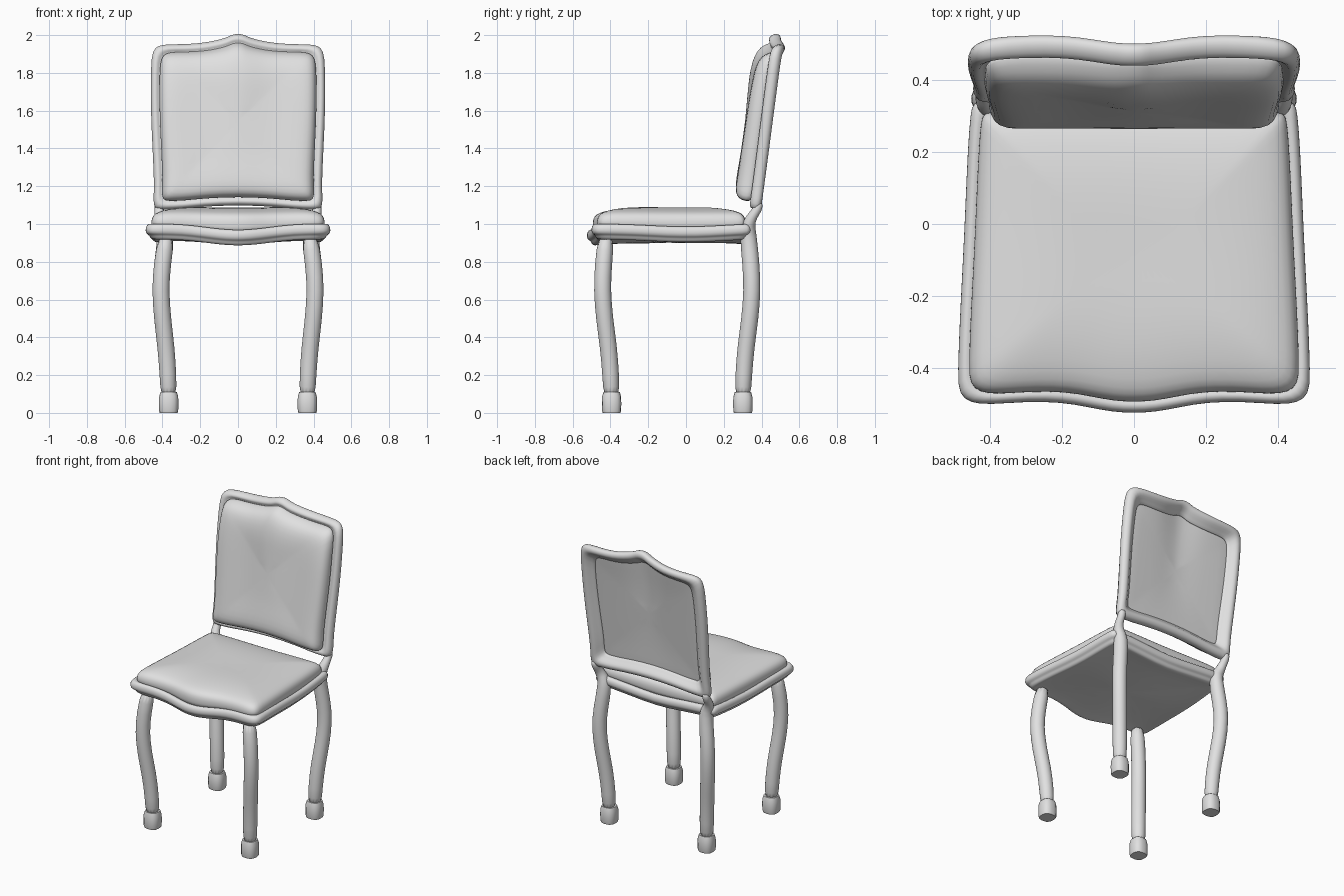
import bpy
import bmesh
import math
from mathutils import Vector

default_cube = bpy.data.objects.get("Cube")
if default_cube:
    bpy.data.objects.remove(default_cube, do_unlink=True)

# One plain material for the whole chair
grey = bpy.data.materials.new("light grey")
grey.use_nodes = True
grey.diffuse_color = (0.75, 0.75, 0.75, 1)
grey.node_tree.nodes["Principled BSDF"].inputs["Base Color"].default_value = grey.diffuse_color


def loft(name, rings, closed=False, subdivide=1):
    """Skin a stack of equal rings; closed joins the last ring to the first."""
    bm = bmesh.new()
    loops = [[bm.verts.new(p) for p in ring] for ring in rings]
    pairs = list(zip(loops, loops[1:]))
    if closed:
        pairs.append((loops[-1], loops[0]))
    else:
        bm.faces.new(loops[0])
        bm.faces.new(loops[-1])
    count = len(loops[0])
    for low, high in pairs:
        for i in range(count):
            j = (i + 1) % count
            bm.faces.new((low[i], low[j], high[j], high[i]))
    bmesh.ops.recalc_face_normals(bm, faces=bm.faces[:])
    mesh = bpy.data.meshes.new(name)
    bm.to_mesh(mesh)
    bm.free()
    mesh.shade_smooth()
    mesh.materials.append(grey)
    obj = bpy.data.objects.new(name, mesh)
    bpy.context.collection.objects.link(obj)
    if subdivide:
        modifier = obj.modifiers.new("smooth", 'SUBSURF')
        modifier.levels = modifier.render_levels = subdivide
    return obj


def mirrored(half):
    """Complete a half outline that starts and ends on the centre line."""
    return half + [(-x, v) for x, v in reversed(half[1:-1])]


def inset(outline, amount):
    """Shrink an outline towards the middle of its bounds."""
    wide = max(x for x, v in outline)
    low, high = min(v for x, v in outline), max(v for x, v in outline)
    middle, tall = (low + high) / 2, (high - low) / 2
    return [(x * (wide - amount) / wide, middle + (v - middle) * (tall - amount) / tall)
            for x, v in outline]


def bump(value, width):
    """Soft hill that is one at zero and fades out at the width."""
    return 0.5 + 0.5 * math.cos(math.pi * min(abs(value) / width, 1))


# Seat
seat_outline = mirrored([
    (0, -.523), (.06, -.52), (.13, -.506), (.2, -.493), (.3, -.491), (.4, -.5),
    (.455, -.495), (.484, -.47), (.488, -.42), (.481, -.25), (.473, -.1), (.466, .05),
    (.46, .2), (.452, .31), (.445, .335), (.41, .345), (.2, .345), (0, .345)])


def seat_ring(amount, height, sag=1):
    return [(x, y, height - sag * max(.032 * bump(x, .36), .016 * bump(y, .38)))
            for x, y in inset(seat_outline, amount)]


rim = [(.4, .93), (.1, .928), (.05, .918), (.03, .918), (.02, .932), (.016, .943),
       (-.002, .95), (-.004, .98), (.006, .998), (.022, 1.003), (.034, .992),
       (.1, .985), (.4, .985)]
loft("seat_frame", [seat_ring(d, z) for d, z in rim])

pad = [(.06, .97), (.028, .985), (.027, 1.02), (.037, 1.045), (.06, 1.064),
       (.12, 1.079), (.21, 1.09), (.32, 1.092), (.41, 1.09)]
loft("seat_cushion", [seat_ring(d, z, 1 if z < 1 else .15) for d, z in pad])

# Backrest, drawn upright and then leaned back
back_outline = mirrored([
    (0, 2.004), (.03, 2.001), (.06, 1.984), (.12, 1.968), (.2, 1.954), (.3, 1.949),
    (.4, 1.949), (.437, 1.933), (.457, 1.89), (.459, 1.75), (.459, 1.6), (.45, 1.4),
    (.44, 1.2), (.447, 1.13), (.44, 1.085), (.41, 1.077), (.3, 1.082), (.2, 1.094),
    (0, 1.104)])


def back_ring(amount, depth, crown=0):
    """Crown pushes the top of the padding back towards the frame."""
    ring = []
    for x, z in inset(back_outline, amount):
        rise = (z - 1.1) / .85
        wave = .03 * bump(x, .22) * rise
        wrap = .022 * max(0, (abs(x) - .36) / .1) * rise
        roll = crown * max(0, (z - 1.72) / .2) ** 2
        ring.append((x, .37 + .128 * rise - wave - wrap + depth + roll, z))
    return ring


moulding = [(.1, -.022), (.075, -.008), (.05, .022), (.03, .033), (.006, .026),
            (-.004, .01), (-.002, -.012), (.012, -.032), (.03, -.034), (.042, -.02),
            (.06, -.03)]
loft("back_frame", [back_ring(d, y) for d, y in moulding], closed=True)

padding = [(.4, -.026), (.3, -.026), (.2, -.025), (.09, -.02), (.046, -.02), (.04, -.055),
           (.055, -.096), (.085, -.117), (.14, -.122), (.22, -.117), (.3, -.112),
           (.4, -.11)]
loft("back_cushion", [back_ring(d, y, .03 if y < -.05 else 0) for d, y in padding])


# Legs and feet
def tube(name, path, sides=12):
    """Round bar through (centre, radius) points."""
    rings = []
    for i, (centre, radius) in enumerate(path):
        before = path[max(i - 1, 0)][0]
        after = path[min(i + 1, len(path) - 1)][0]
        along = (after - before).normalized()
        side = Vector((0, 1, 0)).cross(along).normalized()
        other = along.cross(side)
        angles = [math.tau * k / sides for k in range(sides)]
        rings.append([centre + radius * (side * math.cos(a) + other * math.sin(a))
                      for a in angles])
    return loft(name, rings)


def foot_ring(centre, size, height):
    """Square ring with well rounded corners."""
    ring = []
    for k in range(16):
        a = math.tau * (k + .5) / 16
        reach = size / max(abs(math.cos(a)), abs(math.sin(a))) ** .45
        ring.append((centre[0] + reach * math.cos(a), centre[1] + reach * math.sin(a), height))
    return ring


# Outward swing of a leg: height, x, y, radius
leg_curve = [(.07, .367, .394, .045), (.2, .37, .398, .046), (.35, .381, .41, .047),
             (.5, .4, .432, .047), (.65, .411, .444, .047), (.78, .402, .438, .047),
             (.95, .376, .421, .047)]
# Upper hook that joins a rear leg to the backrest
hook = [(.405, .33, 1.0, .036), (.416, .352, 1.045, .027), (.418, .382, 1.08, .025),
        (.418, .385, 1.12, .025)]

for side_name, sx in (("left", 1), ("right", -1)):
    for end_name, sy, shift in (("front", -1, 0), ("rear", 1, -.093)):
        path = [(Vector((sx * x, sy * (y + shift), z)), r) for z, x, y, r in leg_curve]
        if end_name == "rear":
            path += [(Vector((sx * x, y, z)), r) for x, y, z, r in hook]
        tube(f"{end_name}_{side_name}_leg", path)
        centre = path[0][0]
        foot = loft(f"{end_name}_{side_name}_foot",
                    [foot_ring(centre, s, z) for s, z in
                     ((.048, 0), (.051, .01), (.052, .05), (.051, .085), (.044, .11))],
                    subdivide=0)
        bpy.ops.object.select_all(action='DESELECT')
        foot.select_set(True)
        bpy.context.view_layer.objects.active = foot
        bpy.ops.object.shade_smooth_by_angle(angle=math.radians(40))
